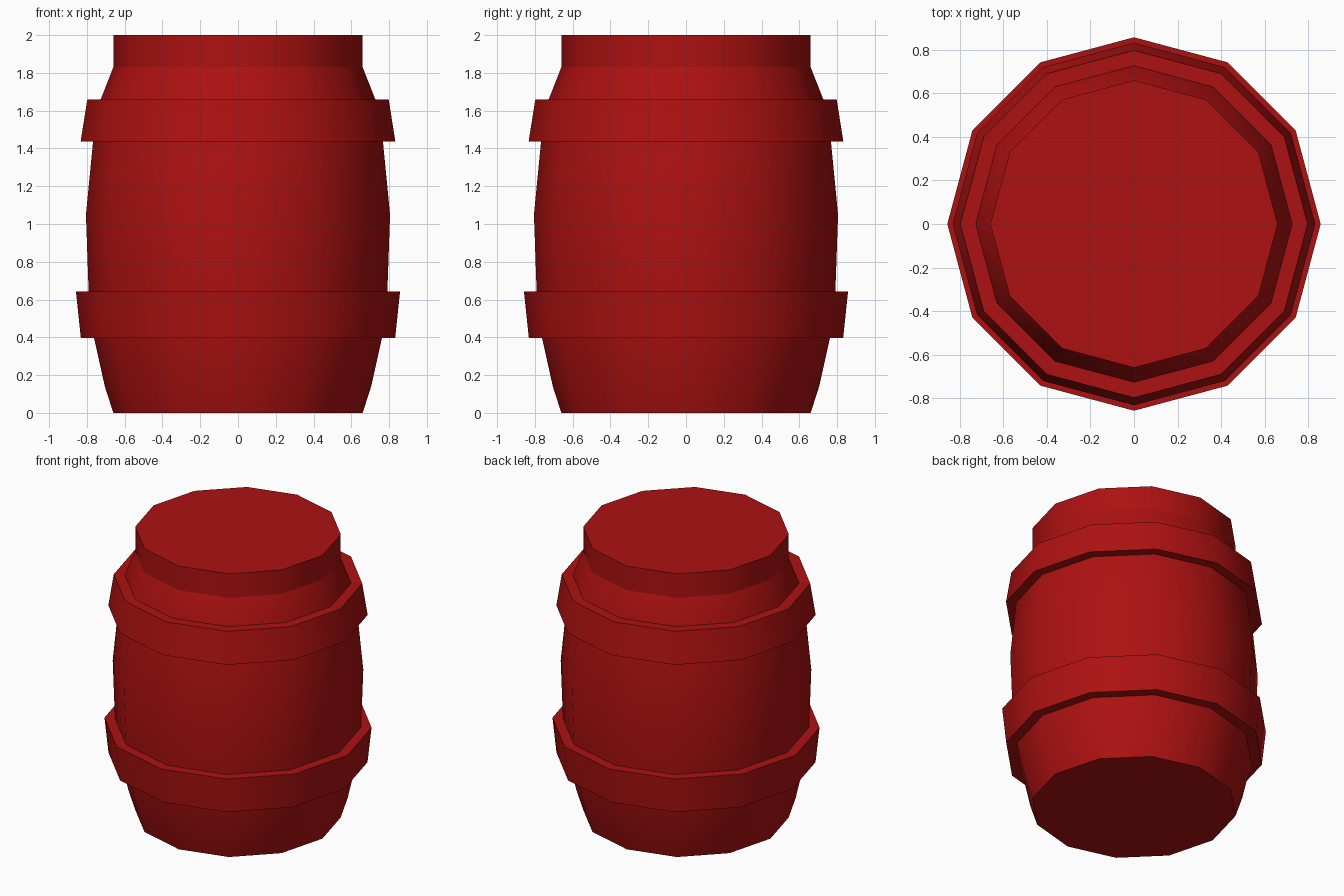
import bpy, bmesh, math

SIDES = 12

cube = bpy.data.objects.get("Cube")
if cube:
    bpy.data.objects.remove(cube, do_unlink=True)

# Single red paint
red = bpy.data.materials.new("deep_red")
red.use_nodes = True
colour = (0.42, 0.0055, 0.0055, 1.0)
red.diffuse_color = colour
red.node_tree.nodes["Principled BSDF"].inputs["Base Color"].default_value = colour


def lathe(name, profile, ring=False, cap_bottom=False, cap_top=False):
    """Turn an (r, z) profile around z; ring closes the profile on itself."""
    bm = bmesh.new()
    loops = []
    for r, z in profile:
        loops.append([bm.verts.new((r * math.cos(2 * math.pi * i / SIDES),
                                    r * math.sin(2 * math.pi * i / SIDES), z))
                      for i in range(SIDES)])
    pairs = list(zip(loops, loops[1:]))
    if ring:
        pairs.append((loops[-1], loops[0]))
    for a, b in pairs:
        for i in range(SIDES):
            j = (i + 1) % SIDES
            bm.faces.new((a[i], a[j], b[j], b[i]))
    if cap_bottom:
        bm.faces.new(loops[0][::-1])
    if cap_top:
        bm.faces.new(loops[-1])
    mesh = bpy.data.meshes.new(name)
    bm.to_mesh(mesh)
    bm.free()
    mesh.materials.append(red)
    obj = bpy.data.objects.new(name, mesh)
    bpy.context.collection.objects.link(obj)
    # Smooth around the staves, sharp at rims
    bpy.ops.object.select_all(action='DESELECT')
    obj.select_set(True)
    bpy.context.view_layer.objects.active = obj
    bpy.ops.object.shade_smooth_by_angle(angle=math.radians(40))
    return obj


# Bulging barrel body
lathe("barrel_body", [(0.66, 0.0), (0.705, 0.14), (0.765, 0.41), (0.79, 0.62),
                      (0.805, 1.05), (0.768, 1.43), (0.727, 1.66), (0.66, 1.83)],
      cap_bottom=True)

# Straight-sided lid
lathe("lid", [(0.66, 1.83), (0.66, 2.0)], cap_bottom=True, cap_top=True)

# Raised hoops, profile runs up the outside and back down inside the body
lathe("lower_hoop", [(0.74, 0.397), (0.832, 0.397), (0.858, 0.643), (0.77, 0.643)],
      ring=True)
lathe("upper_hoop", [(0.75, 1.437), (0.833, 1.437), (0.798, 1.658), (0.71, 1.658)],
      ring=True)
